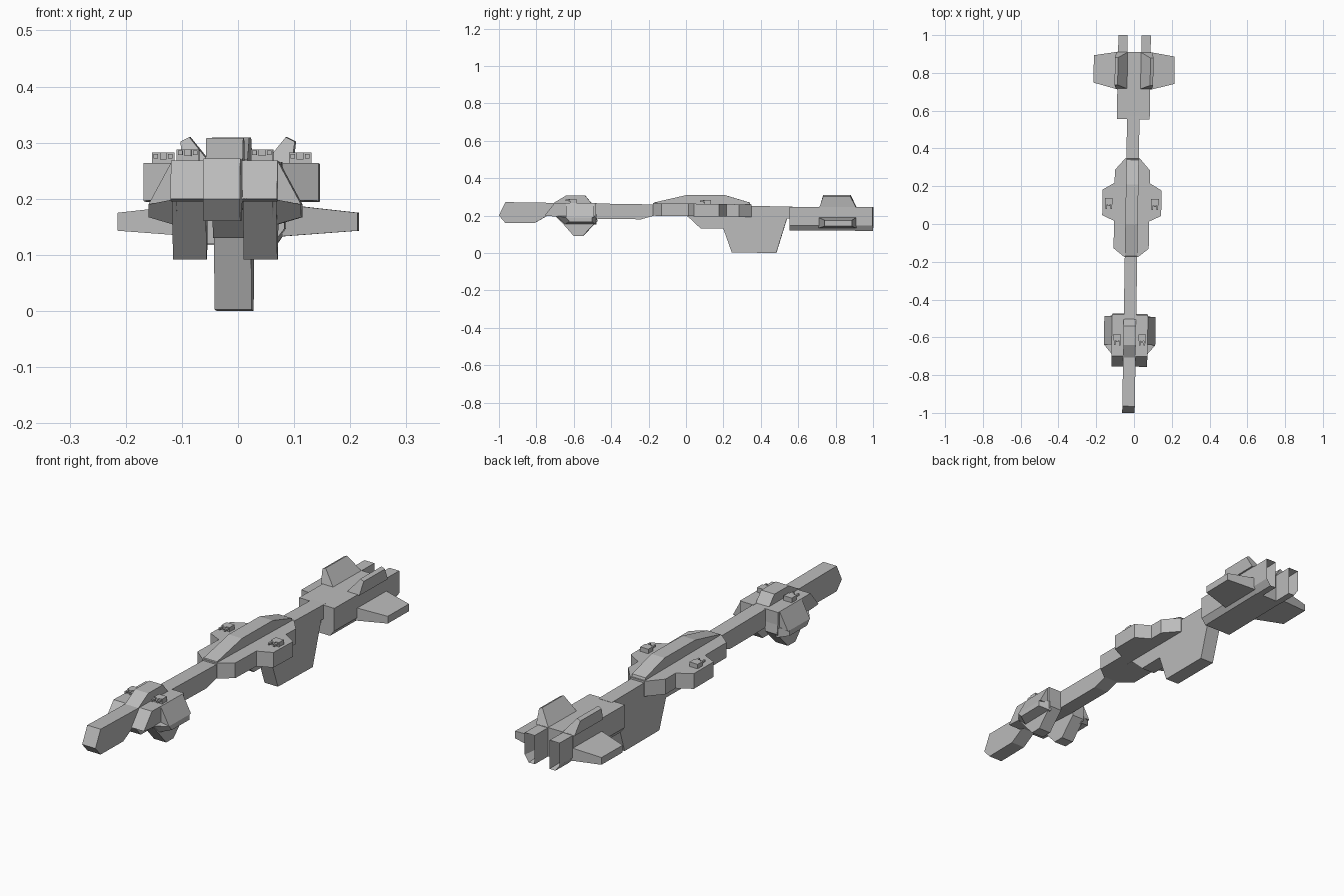
import bpy, bmesh
from mathutils import Matrix

cube = bpy.data.objects.get("Cube")
if cube:
    bpy.data.objects.remove(cube, do_unlink=True)

grey = bpy.data.materials.new("hull_grey")
grey.use_nodes = True
COLOUR = (0.5, 0.5, 0.5, 1)
grey.diffuse_color = COLOUR
grey.node_tree.nodes["Principled BSDF"].inputs["Base Color"].default_value = COLOUR

# The whole ship is turned slightly off the long axis
POSE = Matrix.Translation((-0.013, 0, 0)) @ Matrix.Rotation(-0.0165, 4, 'Z')


def finish(name, bm, mirror):
    bmesh.ops.recalc_face_normals(bm, faces=bm.faces)
    mesh = bpy.data.meshes.new(name)
    bm.to_mesh(mesh)
    bm.free()
    mesh.materials.append(grey)
    ob = bpy.data.objects.new(name, mesh)
    bpy.context.collection.objects.link(ob)
    ob.matrix_world = POSE
    if mirror:
        ob.modifiers.new("Mirror", 'MIRROR')
    return ob


def loft(name, a, b, mirror=False, recess=None):
    """Solid between two matching loops; recess hollows out the second end."""
    bm = bmesh.new()
    va = [bm.verts.new(p) for p in a]
    vb = [bm.verts.new(p) for p in b]
    n = len(va)
    bm.faces.new(va)
    end = bm.faces.new(vb)
    for i in range(n):
        j = (i + 1) % n
        bm.faces.new((va[i], va[j], vb[j], vb[i]))
    bmesh.ops.recalc_face_normals(bm, faces=bm.faces)
    if recess:
        bmesh.ops.inset_region(bm, faces=[end], thickness=recess[0])
        bmesh.ops.translate(bm, verts=end.verts, vec=(0, -recess[1], 0))
    return finish(name, bm, mirror)


def side_prism(name, yz, x0, x1, mirror=False):
    return loft(name, [(x0, y, z) for y, z in yz], [(x1, y, z) for y, z in yz], mirror)


def along_y(name, xz, y0, y1, mirror=False, recess=None):
    return loft(name, [(x, y0, z) for x, z in xz], [(x, y1, z) for x, z in xz], mirror, recess)


def box(bm, x, y, z, sx, sy, sz):
    m = Matrix.Translation((x, y, z)) @ Matrix.Diagonal((sx, sy, sz, 1))
    bmesh.ops.create_cube(bm, size=1, matrix=m)


def turret(name, x, y, z):
    bm = bmesh.new()
    box(bm, x, y + 0.008, z + 0.009, 0.04, 0.034, 0.022)
    for s in (-1, 1):
        box(bm, x + s * 0.013, y - 0.018, z + 0.014, 0.008, 0.03, 0.008)
    box(bm, x, y - 0.01, z + 0.014, 0.012, 0.014, 0.012)
    finish(name, bm, True)


# Spine with hexagonal nose
HALF = 0.033
side_prism("spine", [(-1, .2), (-.965, .272), (.57, .248), (.57, .185), (-.17, .2),
                     (-.24, .18), (-.47, .183), (-.74, .2), (-.81, .16), (-.965, .16)], -HALF, HALF)

# Forward head: cheek blocks, crest, lower pods, side sponsons
side_prism("head_cheek", [(-.755, .2), (-.7, .268), (-.48, .266), (-.48, .195), (-.7, .195)],
           HALF - .005, .095, True)
side_prism("head_crest", [(-.72, .26), (-.64, .308), (-.54, .308), (-.5, .26)], -HALF, HALF)
side_prism("head_pod", [(-.755, .2), (-.69, .195), (-.6, .092), (-.55, .092), (-.475, .17), (-.48, .21),
                        (-.7, .21)], HALF, .093, True)
loft("head_sponson",
     [(.085, -.7, .2), (.085, -.48, .2), (.085, -.48, .152), (.085, -.65, .152)],
     [(.136, -.64, .19), (.136, -.5, .19), (.136, -.5, .167), (.136, -.62, .167)], True)
along_y("head_sponson_shoulder", [(.08, .266), (.095, .266), (.136, .19), (.08, .19)], -.64, -.49, True)
turret("head_turret", .066, -.61, .268)

# Midships: stepped deck plate, dorsal ridge, deep keel
half_deck = [(.036, -.175), (.093, -.13), (.093, .015), (.156, .045),
             (.156, .18), (.093, .217), (.093, .285), (.036, .35)]
deck = half_deck + [(-x, y) for x, y in reversed(half_deck)]
loft("mid_deck", [(x, y, .197 - .013 * y) for x, y in deck],
     [(x, y, .264 - .013 * y) for x, y in deck])
side_prism("dorsal_ridge", [(-.18, .25), (-.17, .27), (0, .309), (.21, .309), (.34, .27), (.35, .24)],
           -HALF, HALF)
side_prism("keel", [(0, .205), (.08, .13), (.2, .13), (.245, .003), (.483, 0), (.545, .2), (.56, .23)],
           -HALF, HALF)
turret("mid_turret", .122, .11, .262)

# Tail hull with chamfered underside, and twin open exhaust forks
half_tail = [(.087, .247), (.087, .147), (.066, .12)]
along_y("tail_hull", half_tail + [(-x, z) for x, z in reversed(half_tail)], .555, .91)
along_y("exhaust_fork", [(.037, .245), (.086, .245), (.086, .147), (.066, .118), (.037, .118)],
        .905, 1, True, (.011, .06))

# Outward-leaning tail fins and stub wings
loft("tail_fin",
     [(.034, .715, .245), (.095, .715, .245), (.095, .91, .245), (.034, .91, .245)],
     [(.086, .735, .31), (.102, .735, .302), (.102, .88, .302), (.086, .88, .31)], True)
loft("stub_wing",
     [(.08, .71, .19), (.08, .912, .19), (.08, .912, .133), (.08, .71, .133)],
     [(.214, .745, .175), (.214, .89, .175), (.214, .89, .143), (.214, .745, .143)], True)
